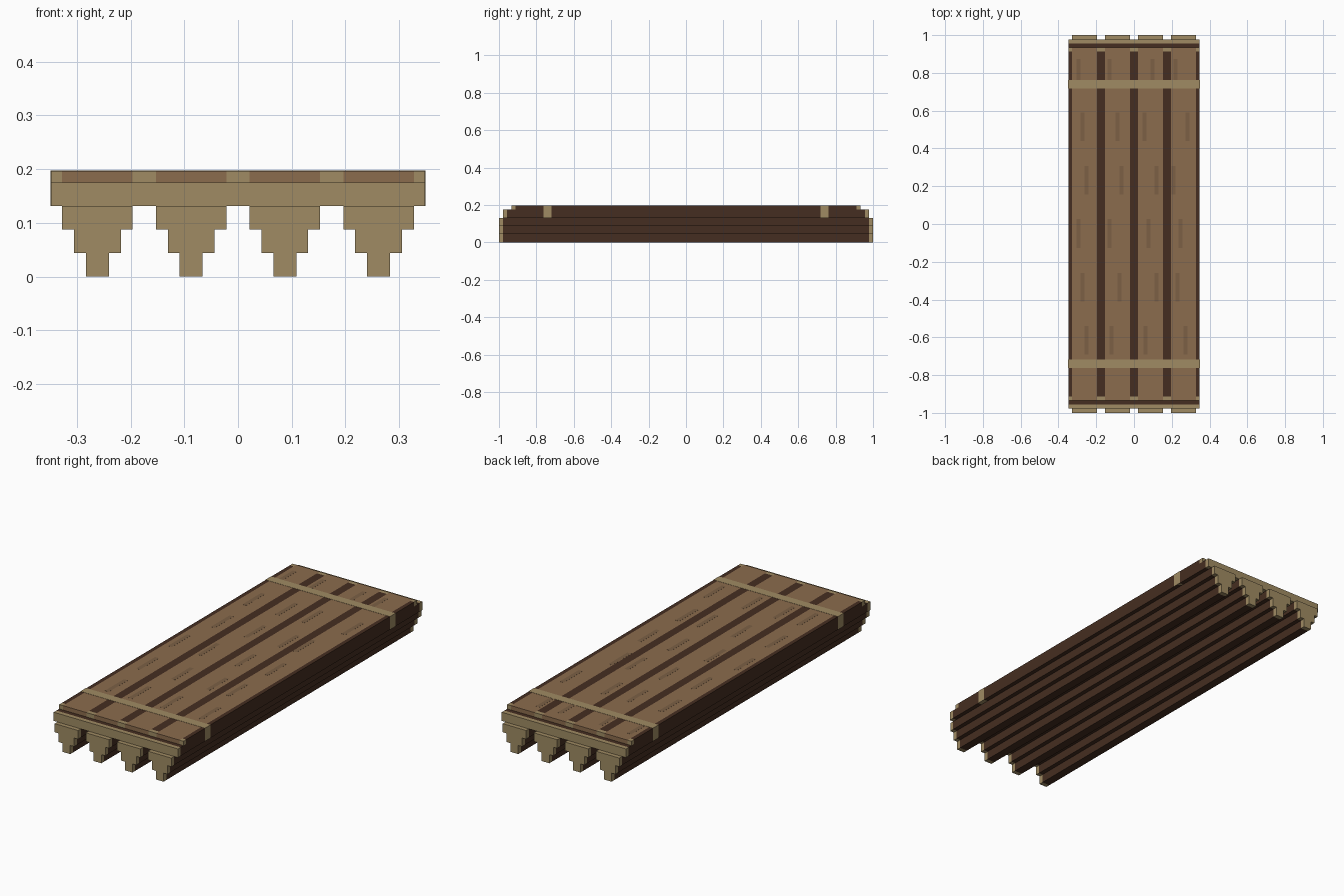
import bpy
import bmesh

if "Cube" in bpy.data.objects:
    bpy.data.objects.remove(bpy.data.objects["Cube"])


def material(name, rgb):
    m = bpy.data.materials.new(name)
    m.diffuse_color = (*rgb, 1)
    m.use_nodes = True
    m.node_tree.nodes["Principled BSDF"].inputs["Base Color"].default_value = m.diffuse_color
    return m


DARK = material("dark_wood", (0.060, 0.027, 0.015))
PLANK = material("plank_wood", (0.26, 0.15, 0.075))
TAN = material("cut_wood", (0.35, 0.26, 0.125))
GRAIN = material("grain_wood", (0.20, 0.118, 0.06))


def prism(name, profile, y0, y1, mat):
    """Extrude an x/z outline from y0 to y1."""
    bm = bmesh.new()
    face = bm.faces.new([bm.verts.new((x, y0, z)) for x, z in profile])
    ext = bmesh.ops.extrude_face_region(bm, geom=[face])
    moved = [g for g in ext["geom"] if isinstance(g, bmesh.types.BMVert)]
    bmesh.ops.translate(bm, verts=moved, vec=(0, y1 - y0, 0))
    bmesh.ops.recalc_face_normals(bm, faces=bm.faces)
    mesh = bpy.data.meshes.new(name)
    bm.to_mesh(mesh)
    bm.free()
    mesh.materials.append(mat)
    obj = bpy.data.objects.new(name, mesh)
    bpy.context.collection.objects.link(obj)
    return obj


def box(name, x0, x1, y0, y1, z0, z1, mat):
    return prism(name, [(x0, z0), (x1, z0), (x1, z1), (x0, z1)], y0, y1, mat)


def capped(name, profile, body, end):
    """Dark length of timber with a light cut end at front and back."""
    prism(name, profile, -body, body, DARK)
    prism(name + "_front_end", profile, -end, -body, TAN)
    prism(name + "_back_end", profile, body, end, TAN)


def rect(x0, x1, z0, z1):
    return [(x0, z0), (x1, z0), (x1, z1), (x0, z1)]


S = 0.0437          # height of one step
W = 0.348           # half width
TOP = 0.197
CENTRES = [-0.2615, -0.0872, 0.0872, 0.2615]

# Stepped ribs underneath
half = [(0.0215, 0), (0.0215, S), (0.0435, S), (0.0435, 2 * S),
        (0.0655, 2 * S), (0.0655, 3 * S)]
for i, c in enumerate(CENTRES):
    outline = [(c + x, z) for x, z in half] + [(c - x, z) for x, z in reversed(half)]
    capped(f"rib_{i + 1}", outline, 0.978, 1.0)

# Full-width slab
capped("slab", rect(-W, W, 3 * S, 4 * S), 0.956, 0.978)

# Top planks with faint grain marks
ROWS = [0.797, 0.515, 0.232, -0.05, -0.335, -0.615]
OFFSETS = [[-6, -2, 2, -6, -2, 2], [-8, 0, 4, -8, 2, -6],
           [2, -6, 6, -2, 6, -5], [-8, 4, -10, -3, -6, 2]]
for i, c in enumerate(CENTRES):
    box(f"plank_{i + 1}", c - 0.0655, c + 0.0655, -0.934, 0.934, 4 * S, TOP, PLANK)
    for j, y in enumerate(ROWS):
        x = c + OFFSETS[i][j] * 0.0053
        box(f"grain_{i + 1}_{j + 1}", x - 0.011, x + 0.011, y - 0.076, y + 0.076,
            TOP - 0.002, TOP + 0.0004, GRAIN)

# Dark seams between and beside the planks
edges = [-W] + [c + s * 0.0655 for c in CENTRES for s in (-1, 1)] + [W]
for i in range(0, len(edges), 2):
    capped(f"seam_{i // 2 + 1}", rect(edges[i], edges[i + 1], 4 * S, TOP), 0.912, 0.934)

# Cross straps
for name, y in (("front_strap", -0.74), ("back_strap", 0.74)):
    box(name, -W - 0.001, W + 0.001, y - 0.022, y + 0.022, 3 * S, TOP + 0.001, TAN)
